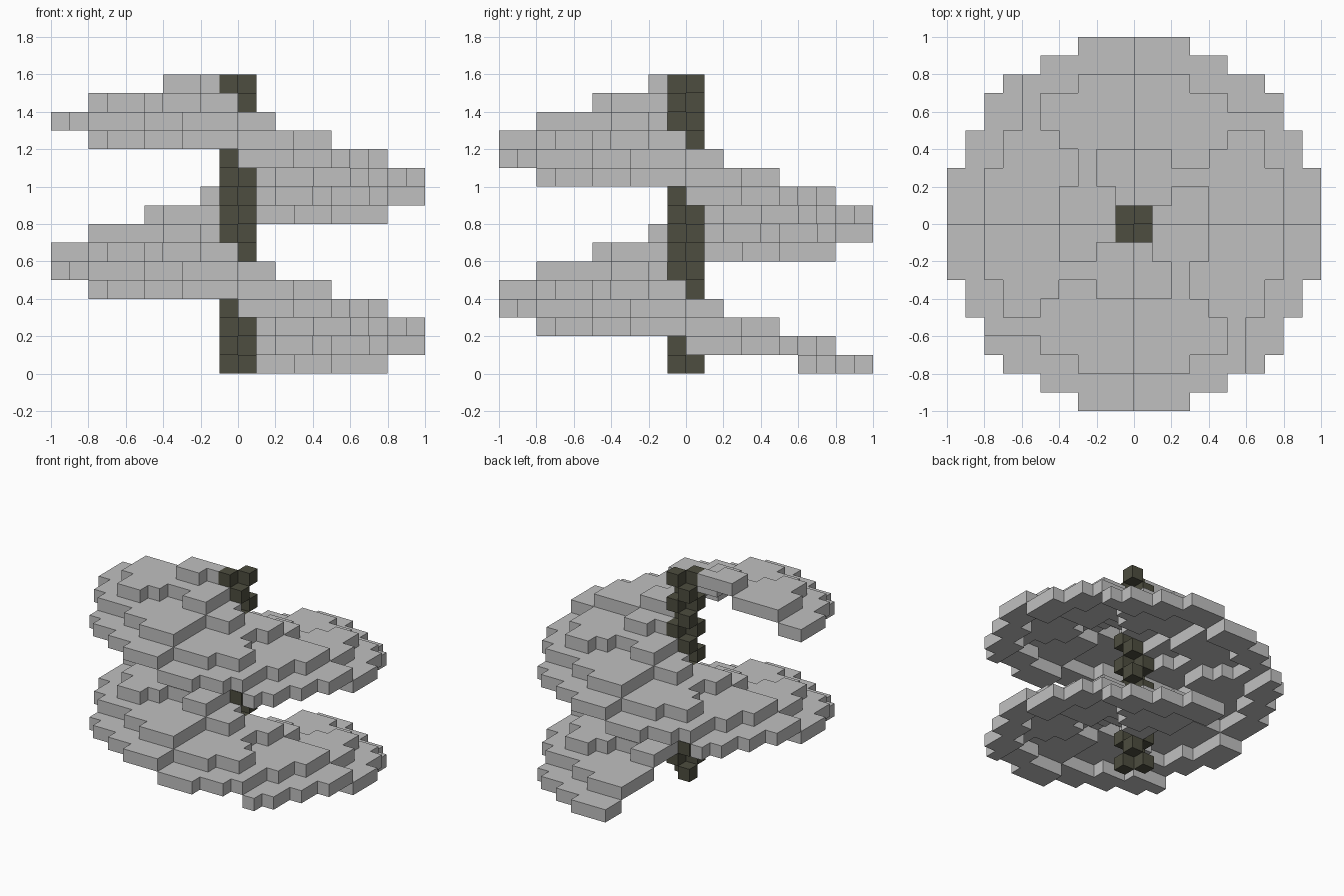
import bpy, bmesh, math

cube = bpy.data.objects.get("Cube")
if cube:
    bpy.data.objects.remove(cube, do_unlink=True)

UNIT = 0.1        # block size
RADIUS = 10       # outer radius in blocks
BANDS = (4, 8)    # radii where the ramp drops one block


def make_material(name, rgb):
    mat = bpy.data.materials.new(name)
    mat.use_nodes = True
    mat.diffuse_color = (*rgb, 1)
    mat.node_tree.nodes["Principled BSDF"].inputs["Base Color"].default_value = (*rgb, 1)
    return mat


def block_mesh(name, cells, material):
    """Skin a set of integer block cells, keeping only the exposed faces."""
    bm = bmesh.new()
    for cell in cells:
        for axis in range(3):
            for side in (0, 1):
                near = list(cell)
                near[axis] += 1 if side else -1
                if tuple(near) in cells:
                    continue
                corners = []
                for du, dv in ((0, 0), (1, 0), (1, 1), (0, 1)):
                    p = list(cell)
                    p[axis] += side
                    p[(axis + 1) % 3] += du
                    p[(axis + 2) % 3] += dv
                    corners.append(bm.verts.new([c * UNIT for c in p]))
                bm.faces.new(corners if side else corners[::-1])
    bmesh.ops.remove_doubles(bm, verts=bm.verts[:], dist=0.001)
    bmesh.ops.dissolve_limit(bm, angle_limit=0.01, verts=bm.verts[:], edges=bm.edges[:])
    mesh = bpy.data.meshes.new(name)
    bm.to_mesh(mesh)
    bm.free()
    mesh.materials.append(material)
    return mesh


def add_object(name, mesh):
    obj = bpy.data.objects.new(name, mesh)
    bpy.context.collection.objects.link(obj)
    return obj


grey = make_material("light grey", (0.53, 0.53, 0.53))
olive = make_material("dark olive", (0.075, 0.075, 0.05))

# Quarter turn of the ramp: rises half way round, and drops towards the rim
quarter = set()
for x in range(RADIUS):
    for y in range(RADIUS):
        r = math.hypot(x + 0.5, y + 0.5)
        if r > RADIUS or (x, y) == (0, 0):
            continue
        level = 2 - sum(r > band for band in BANDS)
        if y < min(x, 6):
            level += 1
        quarter.add((x, y, level))
quarter_mesh = block_mesh("ramp_quarter", quarter, grey)

# Seven quarters wind clockwise upwards, two blocks per quarter
for i in range(7):
    obj = add_object(f"ramp_quarter_{i + 1}", quarter_mesh)
    obj.rotation_euler.z = -math.pi / 2 * i
    obj.location.z = 2 * UNIT * i

# Central column: diagonal pairs of blocks, alternating every layer
column = set()
for z in range(16):
    pair = ((0, 0), (-1, -1)) if z % 2 else ((-1, 0), (0, -1))
    column.update((x, y, z) for x, y in pair)
add_object("central_column", block_mesh("central_column", column, olive))
